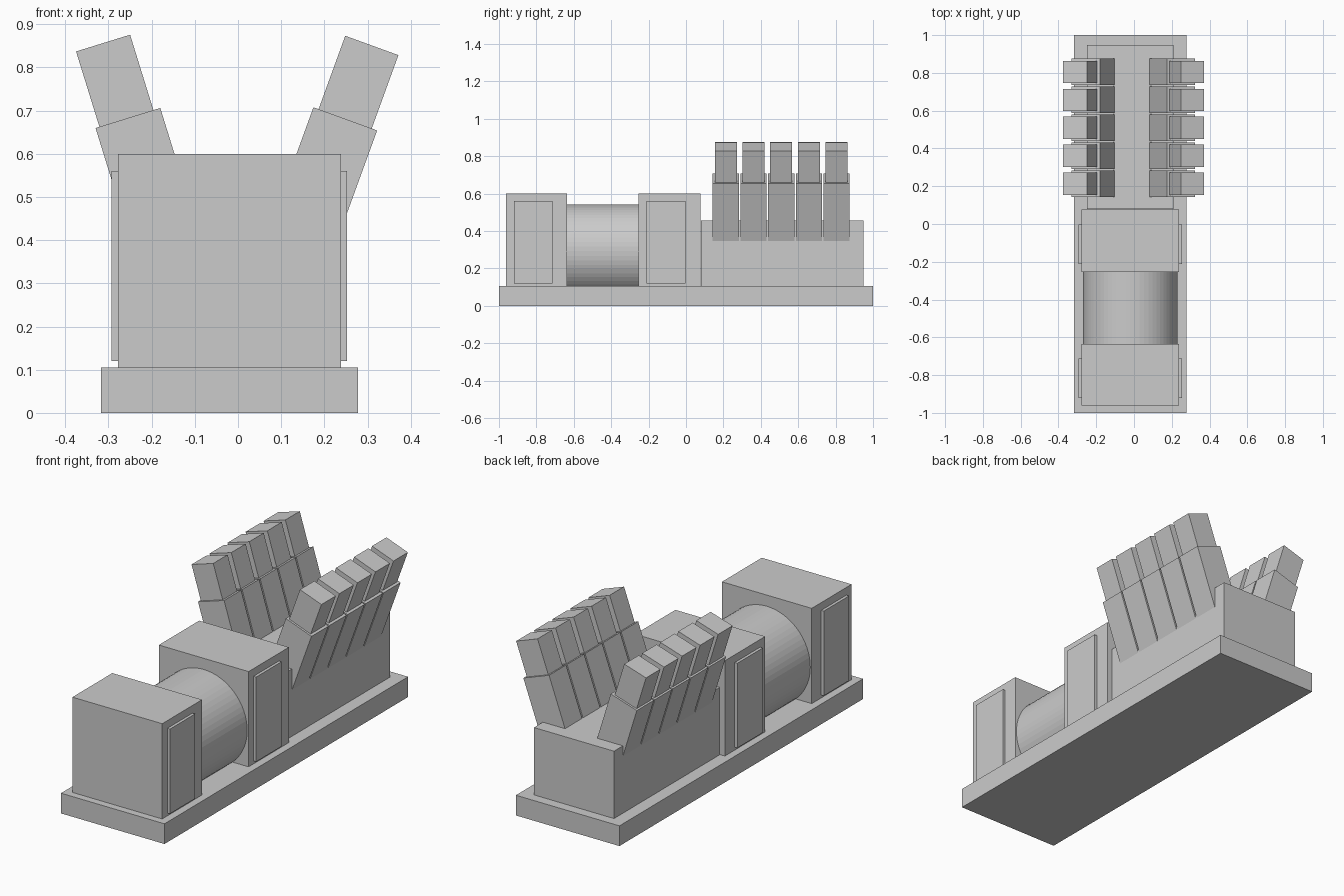
import bpy
from math import radians, sin, cos, pi
from mathutils import Vector

old = bpy.data.objects.get("Cube")
if old:
    bpy.data.objects.remove(old, do_unlink=True)

grey = bpy.data.materials.new("plain grey")
grey.use_nodes = True
grey.diffuse_color = (0.6, 0.6, 0.6, 1)
grey.node_tree.nodes["Principled BSDF"].inputs["Base Color"].default_value = (0.6, 0.6, 0.6, 1)

CX = -0.02      # centre line of the body
DECK = 0.105    # top of the base plate


def box(name, centre, size, tilt=0):
    bpy.ops.mesh.primitive_cube_add(size=1, location=centre, rotation=(0, tilt, 0))
    ob = bpy.context.object
    ob.name = name
    ob.scale = size
    bpy.ops.object.transform_apply(location=False, rotation=False, scale=True)
    ob.data.materials.append(grey)
    return ob


def span(name, width, y0, y1, z0, z1):
    """Box on the centre line, given by its y and z limits."""
    return box(name, (CX, (y0 + y1) / 2, (z0 + z1) / 2), (width, y1 - y0, z1 - z0))


# Base plate and the long block at the back
span("base_plate", 0.595, -1, 1, 0, DECK)
span("engine_block", 0.46, 0.08, 0.948, DECK, 0.455)

# Two housings with a raised panel on each side
for label, y0, y1, p0, p1 in (("front", -0.962, -0.635, -0.92, -0.713),
                              ("middle", -0.253, 0.078, -0.212, -0.003)):
    span(label + "_housing", 0.516, y0, y1, DECK, 0.6)
    for side, s in (("left", 1), ("right", -1)):
        box(f"{label}_{side}_panel", (CX + s * 0.2625, (p0 + p1) / 2, 0.34),
            (0.021, p1 - p0, 0.44))

# Round drum between the housings
bpy.ops.mesh.primitive_cylinder_add(vertices=64, radius=0.25, depth=0.384,
                                    location=(CX, -0.444, 0.292),
                                    rotation=(pi / 2, 0, 0))
drum = bpy.context.object
drum.name = "drum"
drum.data.materials.append(grey)


def tilted(name, top, y, width, depth, length, angle):
    """Box hanging down along its tilted axis from the middle of its top face."""
    axis = Vector((sin(angle), 0, cos(angle)))
    centre = Vector((top[0], y, top[1])) - axis * length / 2
    box(name, centre, (width, depth, length), angle)


# Two splayed banks of five cylinders, each with a narrower head
banks = (("left", radians(20), (0.2485, 0.681), (0.31, 0.851)),
         ("right", radians(-17.2), (-0.255, 0.683), (-0.3125, 0.8565)))
for side, angle, barrel_top, head_top in banks:
    for i in range(5):
        y = 0.213 + 0.148 * i
        tilted(f"{side}_barrel_{i + 1}", barrel_top, y, 0.157, 0.14, 0.4, angle)
        tilted(f"{side}_head_{i + 1}", head_top, y, 0.131, 0.118, 0.19, angle)
